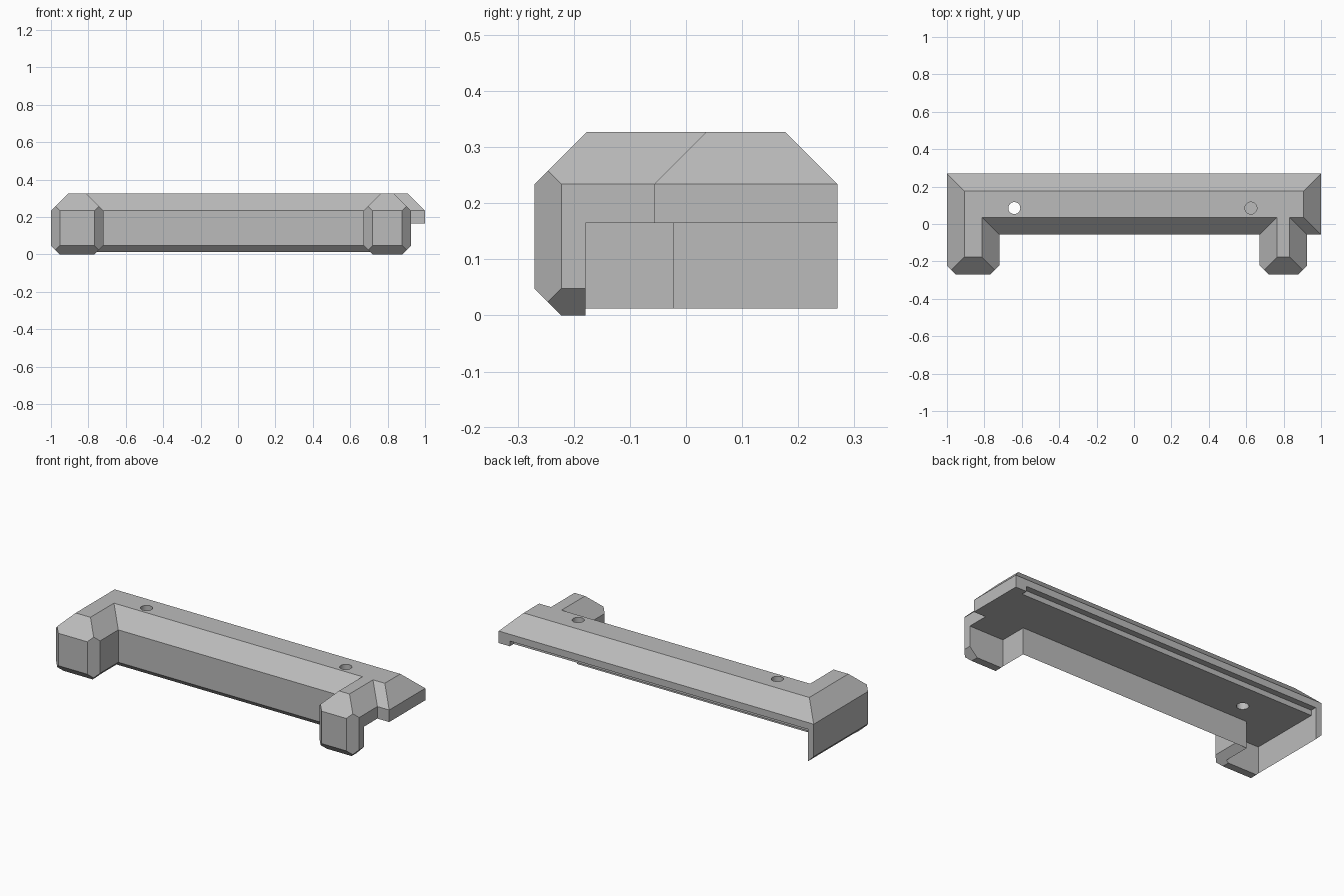
import bpy, bmesh
from mathutils import Vector

if "Cube" in bpy.data.objects:
    bpy.data.objects.remove(bpy.data.objects["Cube"], do_unlink=True)

grey = bpy.data.materials.new("plain_grey")
grey.use_nodes = True
colour = (0.5, 0.5, 0.5, 1)
grey.diffuse_color = colour
grey.node_tree.nodes["Principled BSDF"].inputs["Base Color"].default_value = colour

TOP, SLOPE, CORNER = 0.327, 0.093, 0.048
UNDERSIDE, WALL = 0.165, 0.036


def make_object(name, bm):
    bmesh.ops.recalc_face_normals(bm, faces=bm.faces)
    mesh = bpy.data.meshes.new(name)
    bm.to_mesh(mesh)
    bm.free()
    mesh.materials.append(grey)
    obj = bpy.data.objects.new(name, mesh)
    bpy.context.collection.objects.link(obj)
    return obj


def block(name, low, high, bevels=()):
    """Box whose edges are cut off: each bevel is (direction, size)."""
    low, high = Vector(low), Vector(high)
    bm = bmesh.new()
    bmesh.ops.create_cube(bm, size=1)
    for v in bm.verts:
        v.co = [(low[i] + high[i]) / 2 + v.co[i] * (high[i] - low[i]) for i in range(3)]
    for direction, size in bevels:
        normal = Vector(direction)
        edge = Vector([high[i] if normal[i] > 0 else low[i] for i in range(3)])
        axis = next(i for i in range(3) if normal[i])
        edge[axis] -= normal[axis] * size
        bmesh.ops.bisect_plane(bm, geom=bm.verts[:] + bm.edges[:] + bm.faces[:],
                               plane_co=edge, plane_no=normal, clear_outer=True)
        bmesh.ops.holes_fill(bm, edges=[e for e in bm.edges if e.is_boundary], sides=0)
    return make_object(name, bm)


def rod(name, centre, radius, depth, along_y=False):
    bm = bmesh.new()
    bmesh.ops.create_cone(bm, cap_ends=True, segments=32, radius1=radius,
                          radius2=radius, depth=depth)
    for v in bm.verts:
        if along_y:
            v.co.y, v.co.z = v.co.z, v.co.y
        v.co += Vector(centre)
    return make_object(name, bm)


def combine(target, other, operation):
    mod = target.modifiers.new(operation.lower(), "BOOLEAN")
    mod.operation, mod.object, mod.solver = operation, other, "EXACT"
    bpy.context.view_layer.objects.active = target
    bpy.ops.object.modifier_apply(modifier=mod.name)
    bpy.data.objects.remove(other, do_unlink=True)


# Long bar with sloped top edges and a chamfered lower rim
body = block("bracket_body", (-1, -0.057, 0), (1, 0.27, TOP), [
    ((0, -1, 1), SLOPE), ((0, 1, 1), SLOPE), ((-1, 0, 1), SLOPE), ((1, 0, 1), SLOPE),
    ((0, -1, -1), CORNER), ((-1, 0, -1), CORNER)])

# Two forward legs, chamfered all round except where they meet the bar
leg_bevels = [((s, 0, 1), SLOPE) for s in (-1, 1)] + [((0, -1, 1), SLOPE)]
leg_bevels += [((s, -1, 0), CORNER) for s in (-1, 1)]
leg_bevels += [(d, CORNER) for d in ((-1, 0, -1), (1, 0, -1), (0, -1, -1))]
for left, right in ((-1, -0.72), (0.672, 0.925)):
    leg = block("leg", (left, -0.27, 0), (right, 0.1, TOP), leg_bevels)
    combine(body, leg, "UNION")

# Hollow underside, open at the back and at one end
hollows = [
    ((-1 + WALL, -0.057 + WALL, -0.1), (1.1, 0.4, UNDERSIDE)),
    ((-1 + WALL, -0.179, -0.1), (-0.72 - WALL, 0.05, UNDERSIDE)),
    ((0.672 + WALL, -0.179, -0.1), (1.1, 0.05, UNDERSIDE)),
    ((-1 + WALL, 0.235, -0.1), (0.93, 0.4, UNDERSIDE + 0.03)),
]
for low, high in hollows:
    combine(body, block("hollow", low, high), "DIFFERENCE")

# Screw holes: one through the top, one blind, and one through each leg
combine(body, rod("top_hole", (-0.64, 0.085, 0.25), 0.032, 0.4), "DIFFERENCE")
combine(body, rod("blind_hole", (0.625, 0.085, 0.3), 0.032, 0.2), "DIFFERENCE")
for x in (-0.85, 0.8):
    combine(body, rod("leg_hole", (x, -0.22, 0.107), 0.037, 0.2, True), "DIFFERENCE")

# Merge coplanar faces and keep edges crisp
bm = bmesh.new()
bm.from_mesh(body.data)
bmesh.ops.remove_doubles(bm, verts=bm.verts, dist=0.0002)
bmesh.ops.dissolve_limit(bm, angle_limit=0.01, verts=bm.verts, edges=bm.edges)
bm.to_mesh(body.data)
bm.free()
bpy.ops.object.select_all(action="DESELECT")
body.select_set(True)
bpy.context.view_layer.objects.active = body
bpy.ops.object.shade_smooth_by_angle(angle=0.4)
